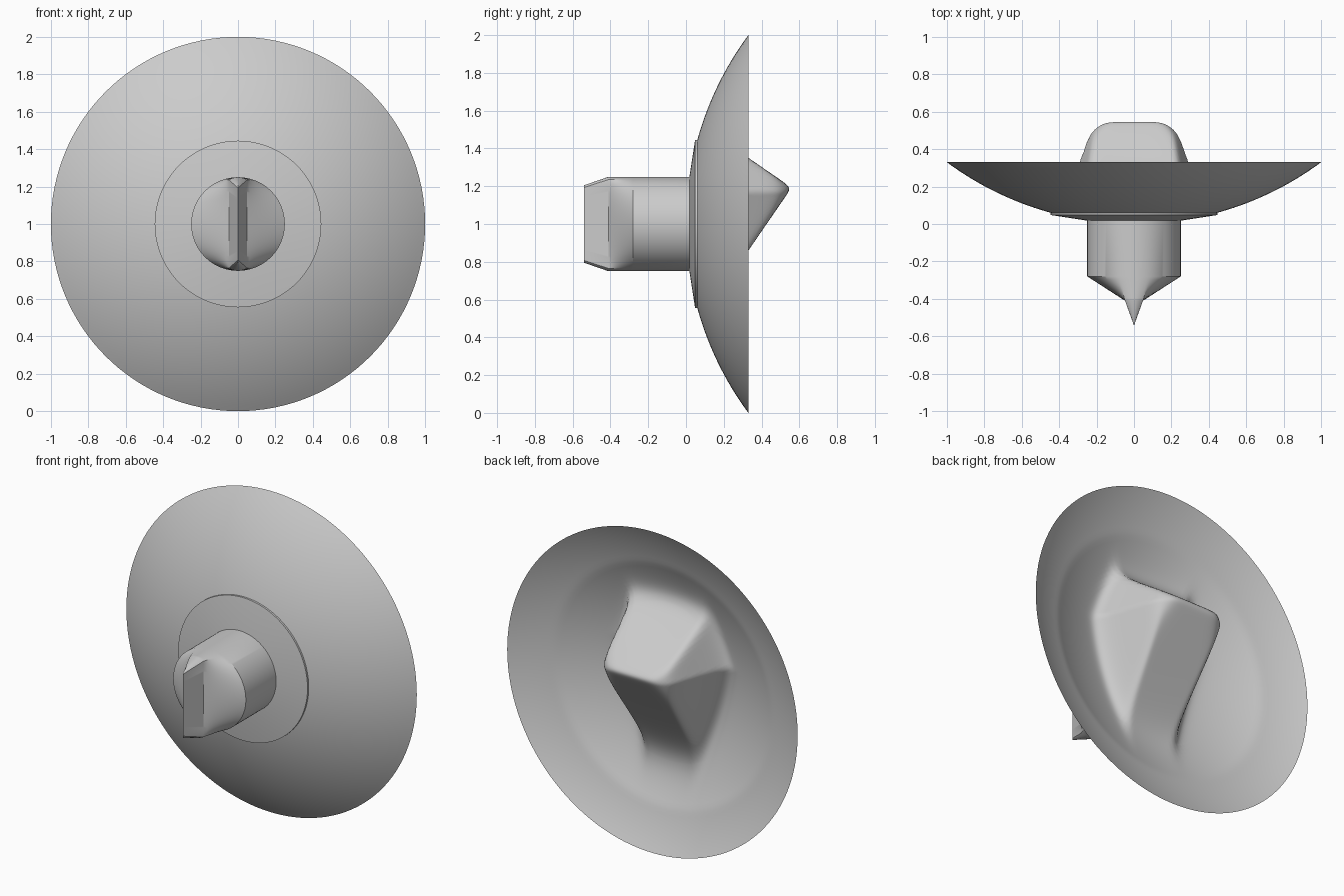
import bpy, bmesh, math

if "Cube" in bpy.data.objects:
    bpy.data.objects.remove(bpy.data.objects["Cube"])

grey = bpy.data.materials.new("plain_grey")
grey.use_nodes = True
grey.diffuse_color = (0.6, 0.6, 0.6, 1)
grey.node_tree.nodes["Principled BSDF"].inputs["Base Color"].default_value = grey.diffuse_color

SEGMENTS = 128
MID_Z = 1.0


def angles():
    return [2 * math.pi * i / SEGMENTS for i in range(SEGMENTS)]


def circle(radius, y):
    return [(radius * math.cos(a), y, MID_Z + radius * math.sin(a)) for a in angles()]


def loft(name, rings, sharp=30):
    """Skin a stack of equal rings, closing both ends."""
    bm = bmesh.new()
    rows = [[bm.verts.new(p) for p in ring] for ring in rings]
    for a, b in zip(rows, rows[1:]):
        for i in range(SEGMENTS):
            j = (i + 1) % SEGMENTS
            bm.faces.new((a[i], a[j], b[j], b[i]))
    for end in (rows[0], rows[-1]):
        bm.faces.new(end)
    bmesh.ops.remove_doubles(bm, verts=bm.verts, dist=0.0001)
    bmesh.ops.recalc_face_normals(bm, faces=bm.faces)
    mesh = bpy.data.meshes.new(name)
    bm.to_mesh(mesh)
    bm.free()
    mesh.materials.append(grey)
    obj = bpy.data.objects.new(name, mesh)
    bpy.context.collection.objects.link(obj)
    bpy.ops.object.select_all(action="DESELECT")
    obj.select_set(True)
    bpy.context.view_layer.objects.active = obj
    bpy.ops.object.shade_smooth_by_angle(angle=math.radians(sharp))
    return obj


def sag(r):
    """Depth of the spherical front at a radius."""
    return 1.68 - math.sqrt(1.68 ** 2 - r * r)


def soft_min(values, k):
    low = min(values)
    return low - k * math.log(sum(math.exp((low - v) / k) for v in values))


def back_height(x, z, r):
    """Shallow bowl blended into a wedge-shaped grip."""
    bowl = sag(r) + 0.05 * min(1, (1 - r) / 0.25)
    side = 0.25 - abs(x) - 0.3 * abs(z - 1.17)
    grip = soft_min([0.33 + (1.35 - z) * 1.46,
                     0.33 + (z - 0.86) * 0.69,
                     0.45 + side * 3,
                     0.47 + side], 0.022)
    fillet = 0.06 * min(1, (1 - r) / 0.3) + 0.001
    return -soft_min([-bowl, -grip], fillet)


def back_ring(r):
    return [(x, back_height(x, z, r), z) for x, _, z in circle(r, 0)]


# Dish: spherical front, sharp rim, hollow back with the grip
front = [circle(r, sag(r)) for r in [0.2 + 0.8 * i / 24 for i in range(25)]]
inner = [0.98 - 0.48 * i / 20 for i in range(20)] + [0.5 - 0.495 * i / 50 for i in range(51)]
loft("dish", front + [back_ring(r) for r in inner], 50)

# Collar: thin raised cone around the post
loft("collar", [circle(0.2, 0.015), circle(0.25, 0.018), circle(0.445, 0.048),
                circle(0.445, 0.07)], 20)


# Post: round stem that narrows to an upright blade
def blade_ring(t):
    ring = []
    for a in angles():
        c = math.cos(a)
        flat = 0.048 * max(-1, min(1, 3 * c))
        ring.append((0.25 * c * (1 - t) + flat * t, -0.28 - 0.13 * t,
                     MID_Z + 0.25 * math.sin(a)))
    return ring


tip = [(0, -0.54, MID_Z + 0.205 * math.sin(a)) for a in angles()]
tip = [(0.001 * math.cos(a), y, z) for a, (x, y, z) in zip(angles(), tip)]
loft("post", [circle(0.25, 0.05)] + [blade_ring(i / 8) for i in range(9)] + [tip], 25)
